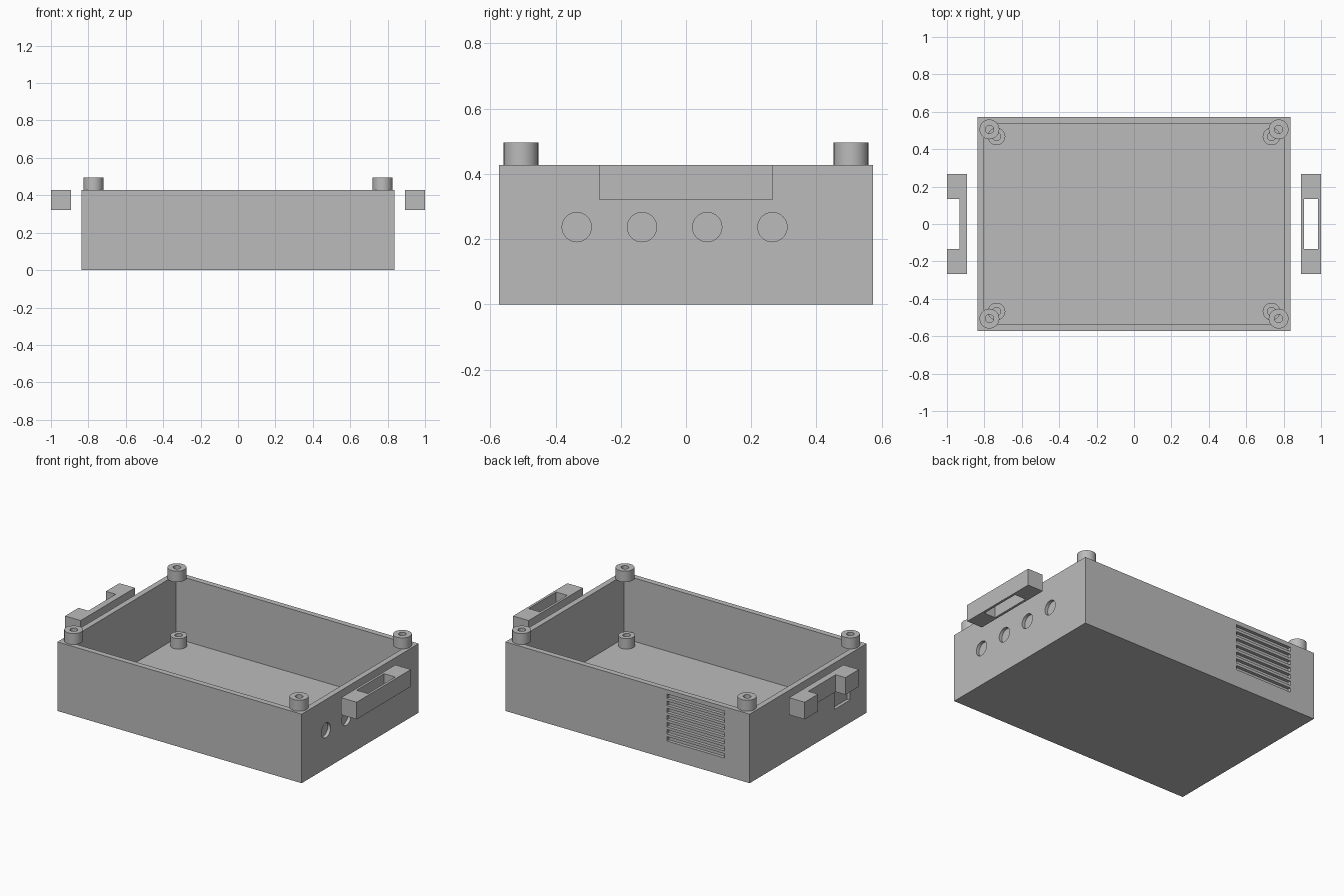
import bpy, bmesh, math
from mathutils import Matrix, Vector

default = bpy.data.objects.get("Cube")
if default:
    bpy.data.objects.remove(default, do_unlink=True)

GREY = (0.5, 0.5, 0.5, 1.0)
grey = bpy.data.materials.new("light grey")
grey.use_nodes = True
grey.diffuse_color = GREY
grey.node_tree.nodes["Principled BSDF"].inputs["Base Color"].default_value = GREY


def finish(name, bm):
    bmesh.ops.recalc_face_normals(bm, faces=bm.faces)
    mesh = bpy.data.meshes.new(name)
    bm.to_mesh(mesh)
    bm.free()
    mesh.materials.append(grey)
    obj = bpy.data.objects.new(name, mesh)
    bpy.context.collection.objects.link(obj)
    return obj


def box(name, lo, hi):
    lo, hi = Vector(lo), Vector(hi)
    bm = bmesh.new()
    place = Matrix.Translation((lo + hi) / 2) @ Matrix.Diagonal((hi - lo).to_4d())
    bmesh.ops.create_cube(bm, size=1, matrix=place)
    return finish(name, bm)


def disc_cutter(name, centre, radius, depth):
    bm = bmesh.new()
    place = Matrix.Translation(centre) @ Matrix.Rotation(math.pi / 2, 4, "Y")
    bmesh.ops.create_cone(bm, cap_ends=True, segments=32, radius1=radius,
                          radius2=radius, depth=depth, matrix=place)
    return finish(name, bm)


def tube(name, x, y, bottom, top, outer, inner, sides=32):
    """Hollow round post made by spinning a rectangular section."""
    bm = bmesh.new()
    section = [(inner, bottom), (outer, bottom), (outer, top), (inner, top)]
    rings = []
    for i in range(sides):
        a = 2 * math.pi * i / sides
        rings.append([bm.verts.new((x + r * math.cos(a), y + r * math.sin(a), z))
                      for r, z in section])
    for i, ring in enumerate(rings):
        nxt = rings[(i + 1) % sides]
        for j in range(4):
            k = (j + 1) % 4
            bm.faces.new((ring[j], nxt[j], nxt[k], ring[k]))
    obj = finish(name, bm)
    bpy.ops.object.select_all(action="DESELECT")
    obj.select_set(True)
    bpy.context.view_layer.objects.active = obj
    bpy.ops.object.shade_smooth_by_angle(angle=math.radians(35))
    return obj


def carve(obj, cutters):
    """Subtract every cutter, bake the result and drop the cutters."""
    for c in cutters:
        c.hide_render = True
        mod = obj.modifiers.new("cut", "BOOLEAN")
        mod.operation = "DIFFERENCE"
        mod.solver = "EXACT"
        mod.object = c
    bpy.context.view_layer.update()
    graph = bpy.context.evaluated_depsgraph_get()
    baked = bpy.data.meshes.new_from_object(obj.evaluated_get(graph))
    obj.modifiers.clear()
    obj.data = baked
    for c in cutters:
        bpy.data.objects.remove(c, do_unlink=True)


# Enclosure dimensions
X, Y, H, WALL = 0.838, 0.573, 0.428, 0.035
RECESS = 0.02

# Open tray with its cavity
tray = box("enclosure_tray", (-X, -Y, 0), (X, Y, H))
cutters = [box("cavity_cutter", (WALL - X, WALL - Y, WALL), (X - WALL, Y - WALL, H + 0.1))]

# Round blind recesses along the +x wall
for i in range(4):
    cutters.append(disc_cutter("port_cutter", (X, -0.335 + 0.2 * i, 0.237), 0.045, 2 * RECESS))

# Square blind recess in the -x wall
cutters.append(box("socket_cutter", (-X - 0.02, -0.41, 0.14), (-X + RECESS, -0.26, 0.29)))

# Vent slots in the back wall
for i in range(7):
    z = 0.11 + 0.044 * i
    cutters.append(box("vent_cutter", (-0.667, Y - RECESS, z), (-0.27, Y + 0.02, z + 0.027)))
carve(tray, cutters)

# Rim posts and inner standoffs at each corner
for sx, side in ((1, "left"), (-1, "right")):
    for sy, end in ((1, "back"), (-1, "front")):
        tube(f"rim_post_{end}_{side}", sx * 0.773, sy * 0.506, H, 0.496, 0.053, 0.022)
        tube(f"standoff_{end}_{side}", sx * 0.735, sy * 0.468, WALL, 0.1, 0.047, 0.022)

# Handles: a closed loop at +x, an open bracket at -x
loop = box("handle_left", (0.893, -0.266, 0.322), (1.0, 0.266, H))
carve(loop, [box("grip_cutter", (0.908, -0.134, 0.2), (0.985, 0.134, 0.6))])
bracket = box("handle_right", (-1.0, -0.266, 0.322), (-0.893, 0.266, H))
carve(bracket, [box("grip_cutter", (-1.1, -0.134, 0.2), (-0.933, 0.134, 0.6))])
